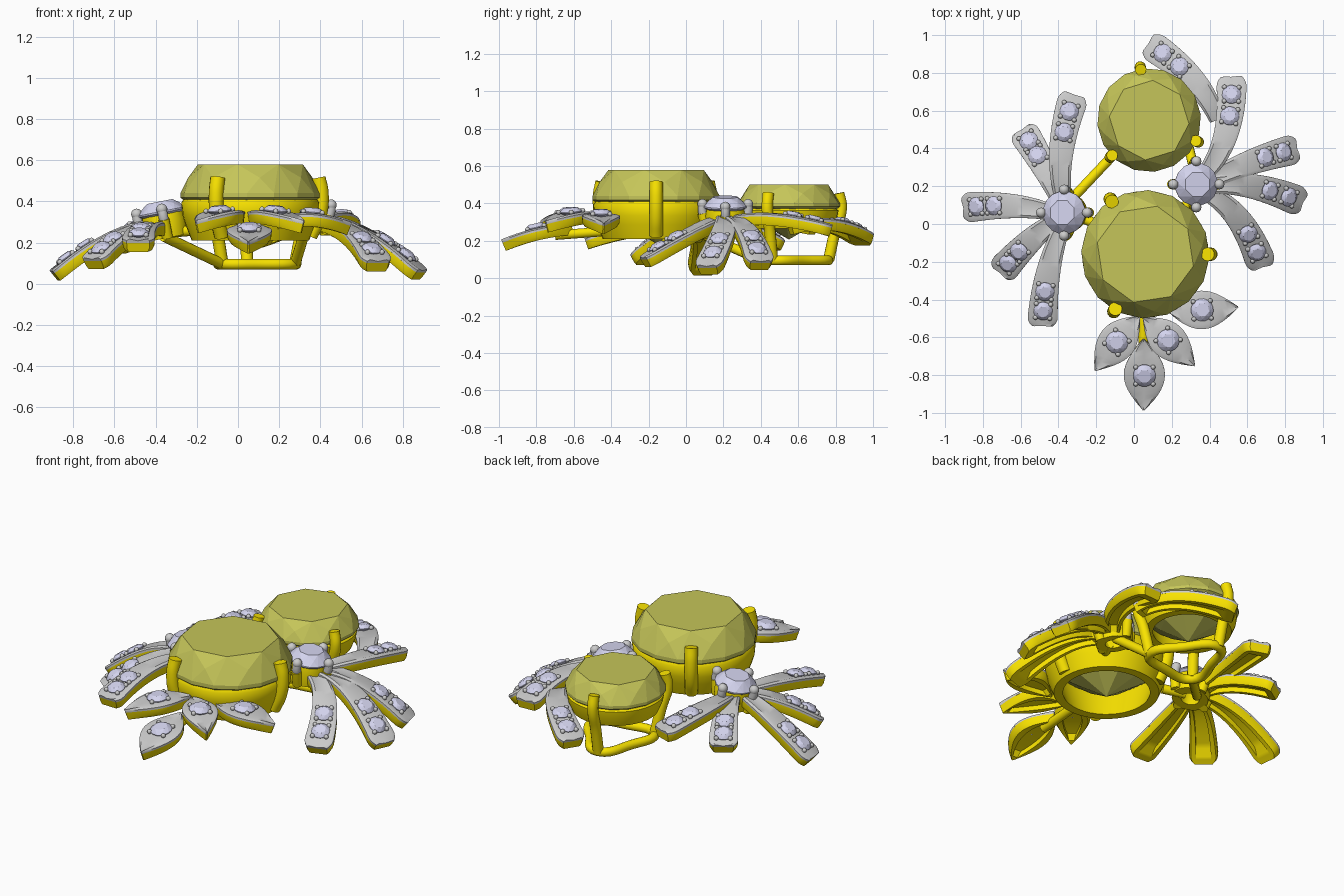
import bpy, bmesh, math
from mathutils import Vector as V, Matrix

if "Cube" in bpy.data.objects:
    bpy.data.objects.remove(bpy.data.objects["Cube"])

def material(name, c):
    m = bpy.data.materials.new(name)
    m.diffuse_color = (*c, 1)
    m.use_nodes = True
    m.node_tree.nodes["Principled BSDF"].inputs["Base Color"].default_value = m.diffuse_color
    return m

GOLD = material("gold", (0.95, 0.77, 0.0))
OLIVE = material("olive_gem", (0.56, 0.56, 0.10))
CLEAR = material("clear_gem", (0.66, 0.66, 0.86))

def finish(name, bm, mat=None, smooth=True):
    bmesh.ops.recalc_face_normals(bm, faces=bm.faces)
    me = bpy.data.meshes.new(name)
    bm.to_mesh(me)
    bm.free()
    if smooth:
        me.shade_smooth()
        me.set_sharp_from_angle(angle=math.radians(40))
    if mat:
        me.materials.append(mat)
    ob = bpy.data.objects.new(name, me)
    bpy.context.collection.objects.link(ob)
    return ob

def frame(center, normal=(0, 0, 1), spin=0):
    q = V(normal).to_track_quat('Z', 'Y')
    return Matrix.Translation(center) @ q.to_matrix().to_4x4() @ Matrix.Rotation(spin, 4, 'Z')

def loft(name, rings, mat=None, wrap=False):
    bm = bmesh.new()
    vs = [[bm.verts.new(p) for p in r] for r in rings]
    n = len(vs[0])
    for i in range(len(vs) - (0 if wrap else 1)):
        a, b = vs[i], vs[(i + 1) % len(vs)]
        for k in range(n):
            bm.faces.new((a[k], a[(k + 1) % n], b[(k + 1) % n], b[k]))
    if not wrap:
        bm.faces.new(vs[0])
        bm.faces.new(vs[-1])
    return finish(name, bm, mat)

def lathe(name, profile, mtx, mat, n=40):
    rings = []
    for i in range(n):
        a = 2 * math.pi * i / n
        rings.append([mtx @ V((r * math.cos(a), r * math.sin(a), z)) for r, z in profile])
    return loft(name, rings, mat, wrap=True)

def tube(name, pts, radius, mat=None, closed=False):
    # smooth round wire through the points
    cu = bpy.data.curves.new(name, 'CURVE')
    cu.dimensions = '3D'
    cu.bevel_depth, cu.bevel_resolution, cu.use_fill_caps = radius, 5, True
    cu.resolution_u = 6
    sp = cu.splines.new('BEZIER')
    sp.bezier_points.add(len(pts) - 1)
    sp.use_cyclic_u = closed
    for b, p in zip(sp.bezier_points, pts):
        b.co = p
        b.handle_left_type = b.handle_right_type = 'AUTO'
    tmp = bpy.data.objects.new(name + "_path", cu)
    bm = bmesh.new()
    bpy.context.collection.objects.link(tmp)
    bpy.context.view_layer.update()
    me = bpy.data.meshes.new_from_object(tmp.evaluated_get(bpy.context.evaluated_depsgraph_get()))
    bm.from_mesh(me)
    bpy.data.objects.remove(tmp)
    bmesh.ops.remove_doubles(bm, verts=bm.verts, dist=0.0005)
    return finish(name, bm, mat)

def gem(name, mtx, r, crown, depth, mat, table=0.72):
    # faceted cut: table, crown, girdle, pavilion, culet
    bm = bmesh.new()
    def ring(n, rr, z, off=0):
        for i in range(n):
            a = 2 * math.pi * (i + off) / n
            bm.verts.new(mtx @ V((rr * math.cos(a), rr * math.sin(a), z)))
    ring(8, r * table, crown, 0.5)
    ring(8, r * (0.49 + table * 0.53), crown * 0.55)
    ring(16, r, 0.015 * r, 0.5)
    ring(16, r, -0.05 * r, 0.5)
    ring(8, r * 0.55, -depth * 0.54, 0.5)
    bm.verts.new(mtx @ V((0, 0, -depth)))
    bmesh.ops.convex_hull(bm, input=bm.verts)
    return finish(name, bm, mat, smooth=False)

beads = bmesh.new()

def small_gem(name, p, nrm, r, side):
    # pave stone with four bead claws
    m = frame(p, nrm)
    gem(name, m @ Matrix.Translation((0, 0, 0.012)), r, r * 0.36, r * 0.75, CLEAR, 0.6)
    s = side.normalized()
    t = nrm.cross(s)
    for a in range(4):
        d = math.pi / 4 + a * math.pi / 2
        q = p + (s * math.cos(d) + t * math.sin(d)) * r * 1.08 + nrm * 0.012
        bmesh.ops.create_uvsphere(beads, u_segments=10, v_segments=6, radius=0.013,
                                  matrix=Matrix.Translation(q))

def petal(name, a, mid, b, width, ts, stones, r, solid):
    a, mid, b = V(a), V(mid), V(b)
    c = 2 * mid - (a + b) / 2
    def at(t):
        p = a * (1 - t) ** 2 + c * 2 * t * (1 - t) + b * t * t
        d = ((c - a) * (1 - t) + (b - c) * t).normalized()
        s = d.cross(V((0, 0, 1))).normalized()
        return p, s, s.cross(d)
    top, body = [], []
    for i, t in enumerate(ts):
        p, s, n = at(t)
        w = width(t)
        k, dep = w * 0.52, -0.058
        ceil = dep if i < 2 or t > solid else -0.03
        top.append([p + s * u + n * v for u, v in
                    ((-w, -.012), (-w, .0), (-.75 * w, .008), (0, -.002), (.75 * w, .008), (w, .0), (w, -.012))])
        e = w * 0.85
        body.append([p + s * u + n * v for u, v in
                     ((-w, -.01), (w, -.01), (.97 * w, -.04), (e, dep), (k, dep), (k, ceil),
                      (-k, ceil), (-k, dep), (-e, dep), (-.97 * w, -.04))])
    loft(name + "_top", top)
    loft(name + "_gold_back", body, GOLD)
    for j, t in enumerate(stones):
        p, s, n = at(t)
        small_gem(f"{name}_stone_{j}", p, n, r, s)

# large and small centre stones with their cups
BIG, SMALL = V((0.06, -0.16, 0.435)), V((0.08, 0.55, 0.397))
gem("large_stone", frame(BIG, spin=0.15), 0.34, 0.145, 0.25, OLIVE, 0.77)
gem("small_stone", frame(SMALL, spin=0.3), 0.275, 0.103, 0.19, OLIVE, 0.77)
lathe("large_cup", ((.325, -.025), (.335, -.04), (.33, -.10), (.315, -.15), (.285, -.225), (.235, -.225), (.265, -.13), (.295, -.035)),
      frame(BIG), GOLD)
lathe("small_cup", ((.255, -.025), (.265, -.035), (.258, -.075), (.235, -.13), (.19, -.13), (.21, -.07), (.235, -.03)),
      frame(SMALL), GOLD)

# claws holding the centre stones
for i, (x, y) in enumerate(((-0.15, 0.17), (0.40, -0.16), (-0.11, -0.47))):
    d = (V((x, y, 0)) - V((BIG.x, BIG.y, 0))).normalized()
    base = V((BIG.x, BIG.y, 0))
    tube(f"large_claw_{i}", [base + d * r + V((0, 0, z)) for r, z in
                             ((.29, .23), (.335, .33), (.345, .44), (.33, .515))], 0.036, GOLD)
feet = []
for i, (x, y) in enumerate(((0.03, 0.85), (0.35, 0.43), (-0.13, 0.35))):
    d = (V((x, y, 0)) - V((SMALL.x, SMALL.y, 0))).normalized()
    base = V((SMALL.x, SMALL.y, 0))
    foot = base + d * 0.215 + V((0, 0, 0.095))
    feet.append(foot)
    tube(f"small_claw_{i}", [foot] + [base + d * r + V((0, 0, z)) for r, z in
                                      ((.25, .25), (.285, .38), (.27, .455))], 0.03, GOLD)

# rounded triangular gallery wire under the small stone
wire = []
for i in range(3):
    m = (feet[i] + feet[(i + 1) % 3]) / 2
    c = V((SMALL.x, SMALL.y, 0.095))
    wire += [feet[i], m + (m - c) * 0.35]
tube("lower_gallery", wire, 0.026, GOLD, closed=True)

# accent stones with gold cups and grey claws
for name, c, nrm in (("left", V((-0.37, 0.06, 0.35)), (-0.2, 0, 1)), ("right", V((0.33, 0.21, 0.385)), (0.12, 0, 1))):
    m = frame(c, nrm)
    n = V(nrm).normalized()
    gem(name + "_accent_stone", m, 0.115, 0.05, 0.08, CLEAR, 0.6)
    lathe(name + "_accent_cup", ((.10, -.01), (.108, -.05), (.10, -.13), (.05, -.13), (.06, -.05), (.08, -.01)),
          m, GOLD, 24)
    for i in range(4):
        d = V((math.cos(i * math.pi / 2), math.sin(i * math.pi / 2), 0))
        top = c + d * 0.122
        top.z = c.z - n.x * d.x / n.z * 0.122 + 0.012
        tube(f"{name}_accent_claw_{i}", [top, top - n * 0.04, top - n * 0.07 - d * 0.01], 0.024)
        tube(f"{name}_accent_leg_{i}", [top - n * 0.05, top - n * 0.09 - d * 0.01, top - n * 0.14 - d * 0.025], 0.027, GOLD)
        bmesh.ops.create_uvsphere(beads, u_segments=12, v_segments=8, radius=0.027, matrix=Matrix.Translation(top))

# fanned petals (start, middle, tip)
PETALS = (
    ((-.37, .12, .30), (-.385, .38, .33), (-.315, .685, .29)),
    ((-.39, .11, .30), (-.47, .29, .29), (-.595, .50, .20)),
    ((-.43, .06, .30), (-.65, .095, .23), (-.905, .085, .06)),
    ((-.41, .02, .29), (-.55, -.09, .25), (-.71, -.26, .12)),
    ((-.38, -.02, .29), (-.455, -.26, .28), (-.485, -.54, .21)),
    ((.36, .25, .32), (.485, .47, .34), (.515, .78, .28)),
    ((.38, .22, .33), (.60, .32, .27), (.865, .40, .09)),
    ((.38, .20, .33), (.62, .20, .26), (.895, .11, .065)),
    ((.37, .17, .32), (.55, .03, .26), (.68, -.23, .11)),
    ((.44, .55, .29), (.315, .76, .31), (.075, .955, .23)),
)
def petal_w(t):
    return (0.040 + 0.042 * t ** 0.8) * (1 - 0.32 * max(0, (t - 0.92) / 0.08) ** 2.2)
petal_ts = [i / 15 * 0.92 for i in range(16)] + [0.95, 0.97, 0.985, 1]
for i, p in enumerate(PETALS):
    petal(f"petal_{i}", *p, petal_w, petal_ts, (0.68, 0.86), 0.05, 0.91)

# pointed leaves at the front
LEAVES = (
    ((0.03, -.49, .34), (-.09, -.625, .345), (-.205, -.775, .30), .095),
    ((.05, -.50, .34), (.18, -.615, .345), (.32, -.75, .30), .092),
    ((.18, -.46, .32), (.36, -.455, .335), (.55, -.44, .29), .098),
    ((.05, -.61, .29), (.055, -.80, .26), (.05, -.985, .20), .105),
)
for i, (a, m, b, w) in enumerate(LEAVES):
    petal(f"leaf_{i}", a, m, b, lambda t, w=w: 0.004 + w * max(0, math.sin(math.pi * t)) ** 0.95,
          [j / 14 for j in range(15)], (0.5,), 0.06, 0.88)

finish("bead_claws", beads)

# hidden joining rods
for i, (a, b) in enumerate((
        ((-.36, .10, .23), feet[2]), ((.33, .24, .27), feet[1]),
        ((-.32, .05, .25), (-.20, 0, .26)), ((.31, .16, .28), (.25, .05, .29)),
        ((.05, -.70, .23), (.05, -.44, .25)))):
    tube(f"joining_rod_{i}", [a, (V(a) + V(b)) / 2, b], 0.026, GOLD)
